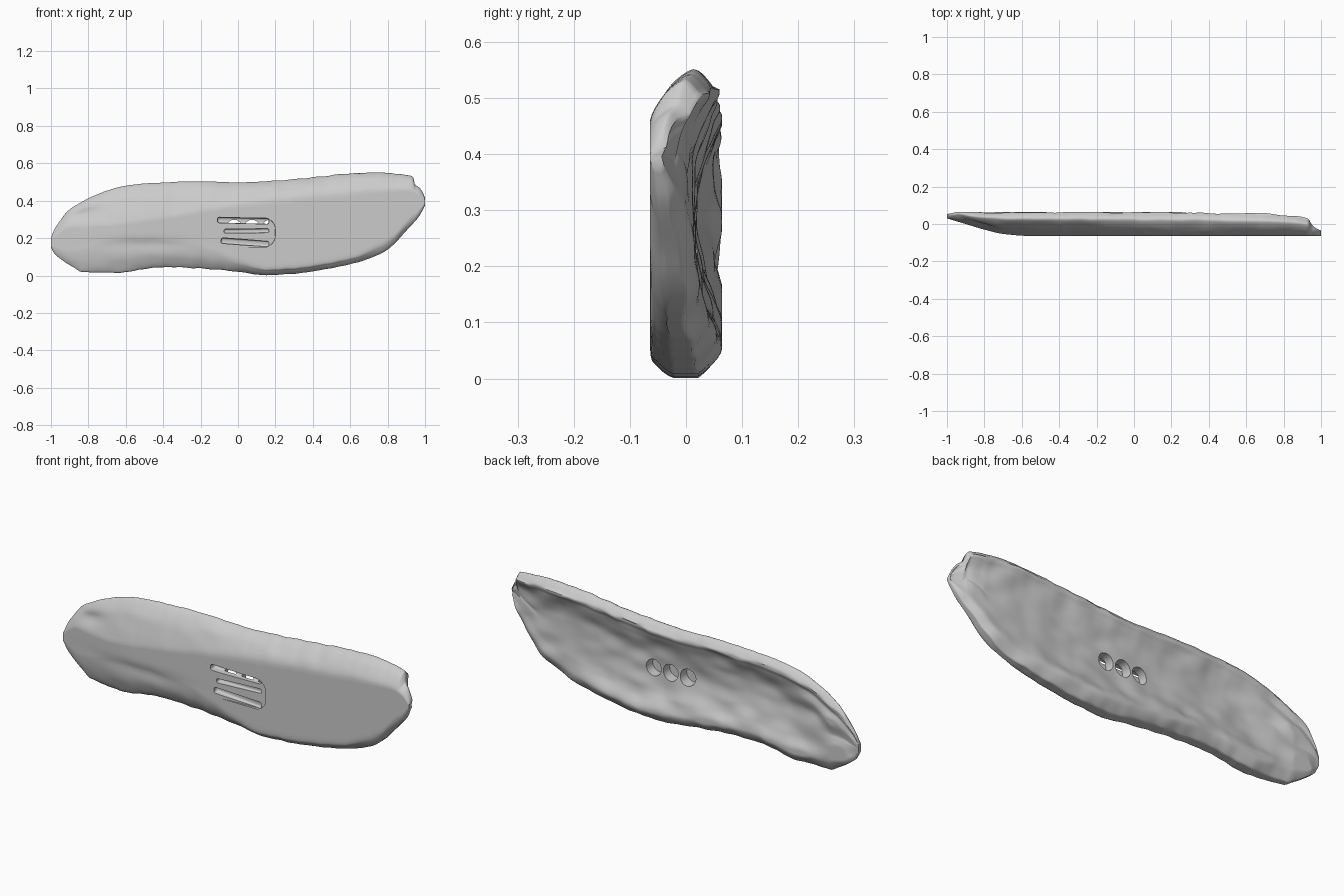
import bpy, bmesh, math
from mathutils import Vector, Matrix, noise

if "Cube" in bpy.data.objects:
    bpy.data.objects.remove(bpy.data.objects["Cube"])


def curve(*knots):
    """Smooth monotone interpolation through (x, value) knots."""
    n = len(knots)
    d = [(knots[i + 1][1] - knots[i][1]) / (knots[i + 1][0] - knots[i][0]) for i in range(n - 1)]
    m = [d[0]] + [2 * a * b / (a + b) if a * b > 0 else 0 for a, b in zip(d, d[1:])] + [d[-1]]

    def f(x):
        i = 0
        while i < n - 2 and x > knots[i + 1][0]:
            i += 1
        h = knots[i + 1][0] - knots[i][0]
        t = min(1, max(0, (x - knots[i][0]) / h))
        a, b = knots[i][1], knots[i + 1][1]
        return (a * (1 + 2 * t) * (1 - t) ** 2 + b * t * t * (3 - 2 * t)
                + h * (m[i] * t * (1 - t) ** 2 - m[i + 1] * t * t * (1 - t)))
    return f


# Outline of the slab, seen from the front
top = curve((-1, .2), (-.985, .24), (-.96, .28), (-.92, .335), (-.85, .385), (-.75, .435), (-.6, .48),
            (-.4, .498), (-.2, .503), (0, .498), (.2, .507), (.4, .525), (.6, .545), (.75, .55),
            (.88, .54), (.935, .53), (.945, .49), (.97, .47), (.99, .44), (1, .415))
bottom = curve((-1, .15), (-.98, .115), (-.95, .09), (-.88, .045), (-.83, .018), (-.65, .015), (-.4, .045),
               (-.2, .038), (0, .02), (.15, .002), (.3, .01), (.5, .04), (.7, .09), (.8, .14),
               (.9, .24), (.97, .32), (1, .375))
# Limits of the flat front face, and depths of front, back rims and hollow
ridge = curve((-1, .19), (-.9, .26), (-.7, .27), (-.4, .31), (0, .375), (.4, .42), (.9, .46), (.96, .44), (1, .4))
low = curve((-1, .16), (-.9, .13), (-.7, .18), (-.5, .195), (-.25, .17), (0, .09), (.2, .045),
            (.5, .08), (.8, .2), (.93, .31), (1, .39))
front = curve((-1, .03), (-.9, 0), (-.8, -.03), (-.7, -.053), (-.55, -.064), (1, -.064))
back = curve((-1, .052), (-.93, .064), (0, .063), (.7, .053), (.8, .048), (.93, .025), (.96, -.01), (1, -.035))
low_back = curve((-1, .052), (-.93, .064), (0, .063), (.3, .055), (.6, .035), (.8, .02), (.9, .005), (1, -.035))
hollow = curve((-1, .052), (-.87, .056), (-.76, .042), (-.6, .02), (-.3, .015), (.4, .014),
               (.7, .006), (.9, -.008), (.96, -.025), (1, -.04))


def section(x):
    """Closed cross-section of the slab at x."""
    z0, z1, yf, yb, yl, yh = bottom(x), top(x), front(x), back(x), low_back(x), hollow(x)
    h, t, tl = z1 - z0, yb - yf, yl - yf
    zr = min(max(ridge(x), z0 + .5 * h), z1 - .15 * h)
    zl = min(max(low(x), z0 + min(.05, .2 * h)), z0 + .45 * h)
    w = min(.1, .28 * h)
    pts = [(yf + .35 * tl, z0), (yf + .11 * tl, z0 + .42 * (zl - z0)), (yf, zl),
           (yf, (zl + zr) / 2), (yf, zr), (yf + .3 * t, zr + .65 * (z1 - zr)),
           (yf + .7 * t, z1), (yb, z1 - .35 * w), (yb - .1 * t, z1 - .65 * w),
           (yh + .14 * t, z1 - 1.1 * w), (yh + .02 * t, z1 - 1.65 * w), (yh, (z0 + z1) / 2),
           (yh + .25 * (yl - yh), z0 + 1.6 * w), (yh + .6 * (yl - yh), z0 + 1.1 * w),
           (yl, z0 + .5 * w), (yf + .72 * tl, z0)]
    out, n = [], len(pts)
    for i in range(n):
        p = [Vector(pts[(i + k) % n]) for k in (-1, 0, 1, 2)]
        a, b = (p[2] - p[0]) * .4, (p[3] - p[1]) * .4
        for s in range(6):
            u = s / 6
            q = (p[1] * (2 * u**3 - 3 * u * u + 1) + p[2] * (3 * u * u - 2 * u**3)
                 + a * (u**3 - 2 * u * u + u) + b * (u**3 - u * u))
            y, z = min(max(q.x, yf), yb), min(max(q.y, z0), z1)
            # uneven surface on the back, the sloped faces and the left end
            fade = min(1, (y - yf) / .03)
            amp = .011 if i >= 7 else .006
            y += amp * fade * noise.noise(Vector((x * 8, 1.5 * (i >= 7), z * 14)))
            if i < 7:
                y += .015 * math.exp(-((x + .82 - (z - .33)) / .06) ** 2 - ((z - .33) / .035) ** 2)
                y += .008 * math.exp(-((x + .5) / .22) ** 2 - ((z - .17) / .03) ** 2)
            z += .004 * noise.noise(Vector((x * 18, 3, z * 4))) * min(1, h * 3)
            out.append((x, min(.064, max(-.064, y)), max(0, z)))
    return out


# Main slab, lofted from end to end
bm = bmesh.new()
steps = 170
rings = []
for i in range(steps + 1):
    s = -1 + 2 * i / steps
    x = .45 * s + .55 * math.sin(s * math.pi / 2)
    rings.append([bm.verts.new(p) for p in section(x)])
for a, b in zip(rings, rings[1:]):
    for k in range(len(a)):
        j = (k + 1) % len(a)
        bm.faces.new((a[k], a[j], b[j], b[k]))
bm.faces.new(rings[0])
bm.faces.new(rings[-1][::-1])
bmesh.ops.remove_doubles(bm, verts=bm.verts, dist=.0004)
bmesh.ops.recalc_face_normals(bm, faces=bm.faces)
mesh = bpy.data.meshes.new("slab")
bm.to_mesh(mesh)
bm.free()
slab = bpy.data.objects.new("slab", mesh)
bpy.context.collection.objects.link(slab)
bpy.context.view_layer.objects.active = slab
slab.select_set(True)


def carve(name, bm):
    """Subtract a cutter shape from the slab."""
    bmesh.ops.recalc_face_normals(bm, faces=bm.faces)
    me = bpy.data.meshes.new(name)
    bm.to_mesh(me)
    bm.free()
    ob = bpy.data.objects.new(name, me)
    ob.hide_render = True
    bpy.context.collection.objects.link(ob)
    mod = slab.modifiers.new(name, 'BOOLEAN')
    mod.operation, mod.solver, mod.object = 'DIFFERENCE', 'EXACT', ob
    bpy.ops.object.modifier_apply(modifier=name)
    bpy.data.objects.remove(ob)


def groove(name, a, b, width, floor, r):
    """Rounded bar from a to b in the front plane, sunk to depth floor."""
    bm = bmesh.new()
    d = Vector(b) - Vector(a)
    c = (Vector(a) + Vector(b)) / 2
    depth = floor + .12
    bmesh.ops.create_cube(bm, size=1)
    bmesh.ops.scale(bm, vec=(d.length, depth, width), verts=bm.verts)
    bmesh.ops.bevel(bm, geom=bm.edges[:], offset=r, segments=4, profile=.5, affect='EDGES')
    bmesh.ops.transform(bm, verts=bm.verts, matrix=Matrix.Translation((c.x, floor - depth / 2, c.y))
                        @ Matrix.Rotation(-math.atan2(d.y, d.x), 4, 'Y'))
    carve(name, bm)


# Three oval pits in the back
for i, x in enumerate((-.02, .075, .17)):
    bm = bmesh.new()
    bmesh.ops.create_cone(bm, cap_ends=True, segments=28, radius1=.040, radius2=.045, depth=.14,
                          matrix=Matrix.Translation((x, .036, .258))
                          @ Matrix.Rotation(-math.pi / 2, 4, 'X'))
    carve(f"pit_{i}", bm)

# Shallow panel, round at its right end and fading out to the left
bm = bmesh.new()
bmesh.ops.create_cube(bm, size=1)
bmesh.ops.scale(bm, vec=(.32, .1, .155), verts=bm.verts)
ends = [e for e in bm.edges if abs(e.verts[0].co.y - e.verts[1].co.y) > .05 and e.verts[0].co.x > 0]
bmesh.ops.bevel(bm, geom=ends, offset=.06, segments=8, profile=.5, affect='EDGES')
bmesh.ops.transform(bm, verts=bm.verts, matrix=Matrix.Translation((.042, -.107, .23))
                    @ Matrix.Rotation(math.radians(4), 4, 'Z'))
carve("panel", bm)

# Three grooves in the front; the top groove meets the pits
groove("top_groove", (-.11, .297), (.165, .290), .03, -.028, .011)
groove("middle_groove", (-.075, .237), (.165, .240), .022, -.040, .008)
groove("bottom_groove", (-.09, .187), (.165, .168), .03, -.040, .01)

bpy.ops.object.shade_smooth_by_angle(angle=math.radians(55))
